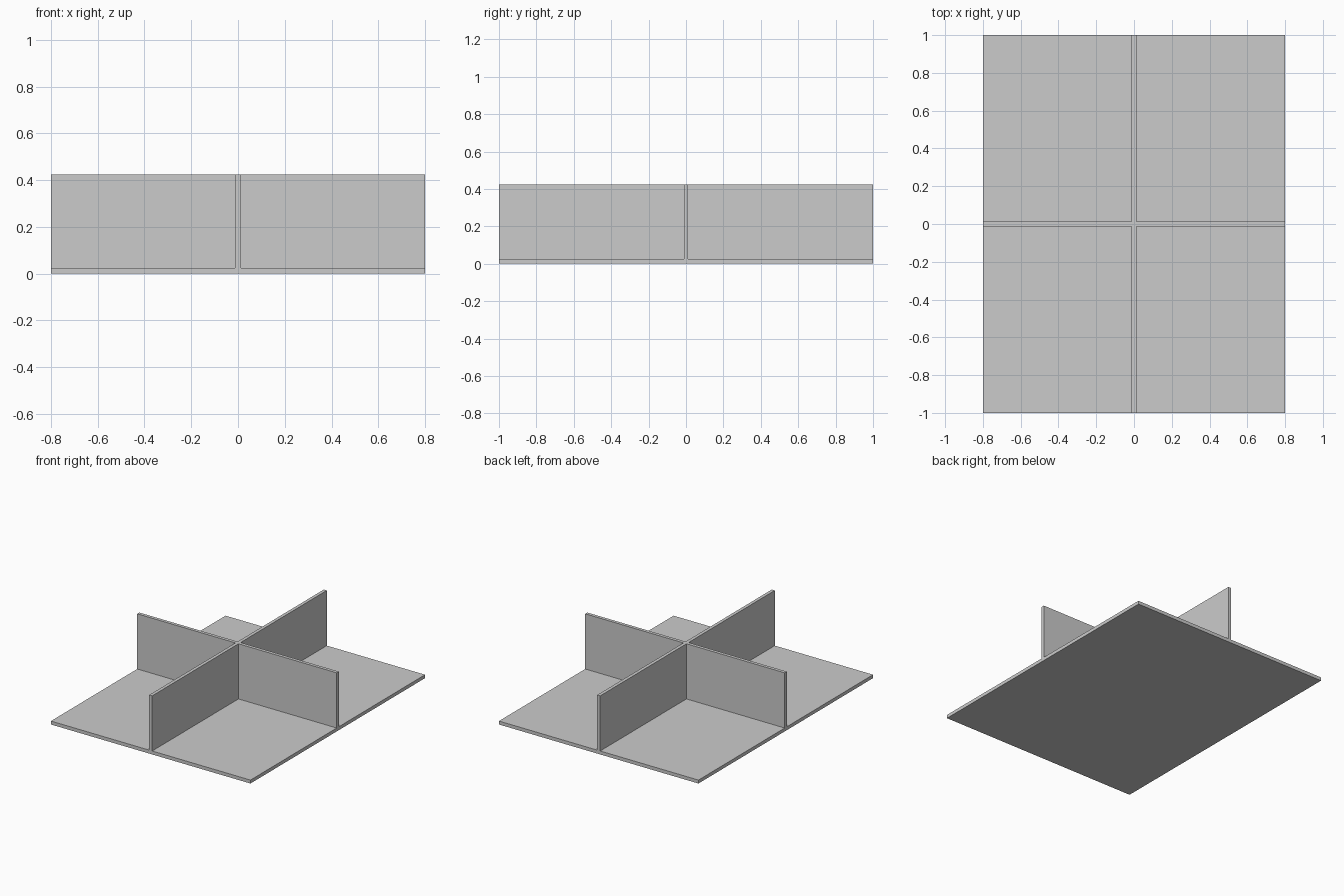
import bpy, bmesh

if "Cube" in bpy.data.objects:
    bpy.data.objects.remove(bpy.data.objects["Cube"])

HALF_X, HALF_Y = 0.8, 1.0
BASE, TOP = 0.025, 0.425
T = 0.012  # half wall thickness

bm = bmesh.new()

# Base footprint: 3 x 3 cells, the middle row and column carry the walls
xs = (-HALF_X, -T, T, HALF_X)
ys = (-HALF_Y, -T, T, HALF_Y)
grid = [[bm.verts.new((x, y, 0)) for x in xs] for y in ys]
cells = [bm.faces.new((grid[j][i], grid[j][i + 1], grid[j + 1][i + 1], grid[j + 1][i]))
         for j in range(3) for i in range(3)]


def raise_faces(faces, height):
    """Extrude faces upward and return the new top faces."""
    out = bmesh.ops.extrude_face_region(bm, geom=faces)["geom"]
    verts = [g for g in out if isinstance(g, bmesh.types.BMVert)]
    bmesh.ops.translate(bm, verts=verts, vec=(0, 0, height))
    return [g for g in out if isinstance(g, bmesh.types.BMFace)]


# Base plate, keeping the underside closed
bottom = bmesh.ops.duplicate(bm, geom=cells)
plate_top = raise_faces(cells, BASE)
bmesh.ops.remove_doubles(bm, verts=bm.verts, dist=1e-5)

# Crossed dividing walls
cross = [f for f in bm.faces if f.calc_center_median().z > BASE - 1e-4
         and (abs(f.calc_center_median().x) < T or abs(f.calc_center_median().y) < T)]
raise_faces(cross, TOP - BASE)

# Tidy flat areas into single faces
bmesh.ops.recalc_face_normals(bm, faces=bm.faces)
bmesh.ops.dissolve_limit(bm, angle_limit=0.01, verts=bm.verts, edges=bm.edges)

mesh = bpy.data.meshes.new("base_with_cross_walls")
bm.to_mesh(mesh)
bm.free()
bpy.context.collection.objects.link(bpy.data.objects.new("base_with_cross_walls", mesh))
